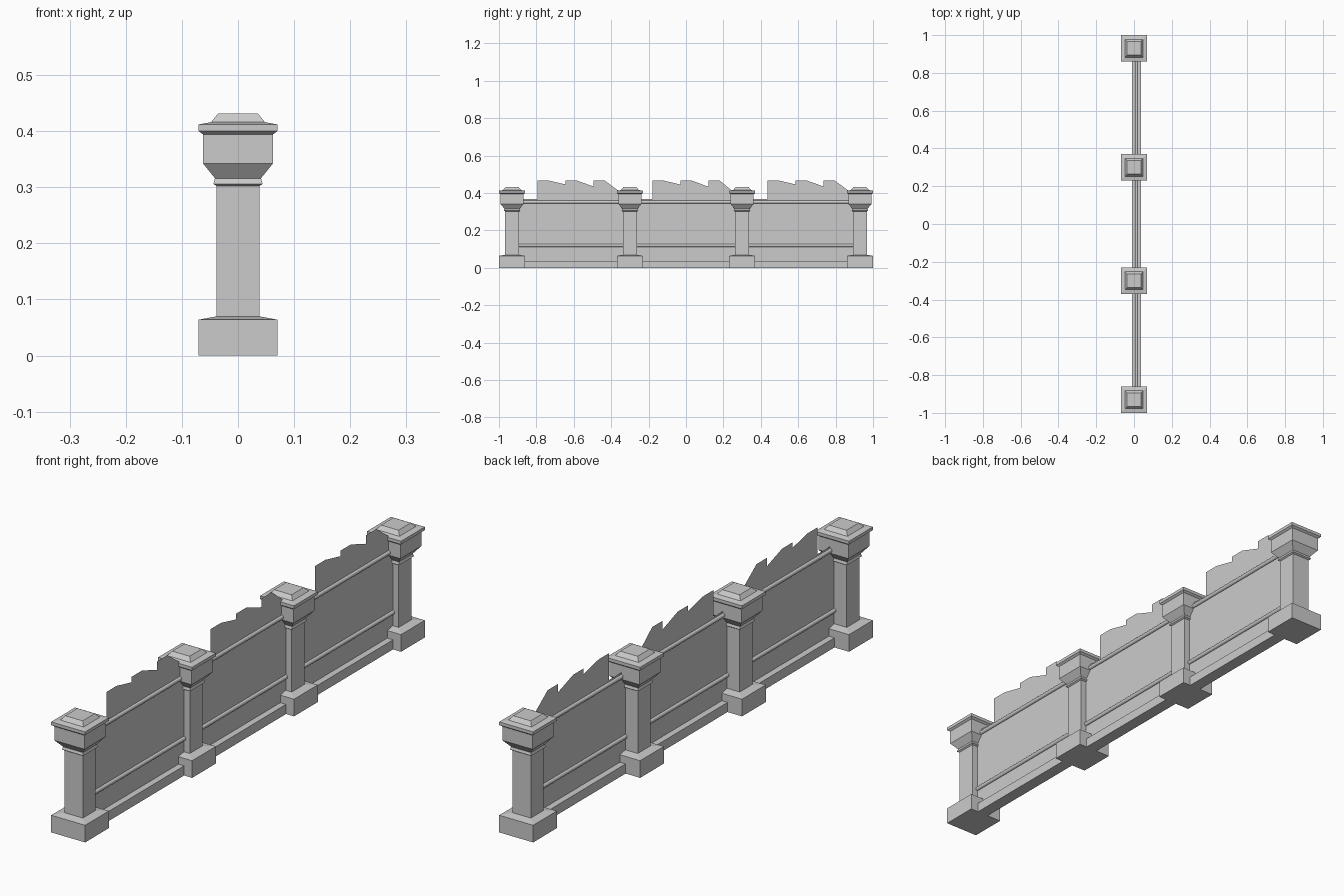
import bpy, bmesh, math
from mathutils import Matrix, Vector

cube = bpy.data.objects.get("Cube")
if cube:
    bpy.data.objects.remove(cube, do_unlink=True)

stone = bpy.data.materials.new("grey stone")
stone.use_nodes = True
colour = (0.6, 0.6, 0.6, 1)
stone.diffuse_color = colour
stone.node_tree.nodes["Principled BSDF"].inputs["Base Color"].default_value = colour

PILLARS = (-0.93, -0.3, 0.3, 0.93)
WALL_X = 0.0135          # the wall runs slightly off the pillar centres
WALL_TOP, MERLON_TOP = 0.367, 0.467


def add_object(name, mesh):
    obj = bpy.data.objects.new(name, mesh)
    bpy.context.scene.collection.objects.link(obj)
    return obj


def mesh_from(bm, name):
    mesh = bpy.data.meshes.new(name)
    bm.to_mesh(mesh)
    bm.free()
    mesh.materials.append(stone)
    return mesh


def square_loft(name, profile):
    """Stack square rings of (half width, height) and skin them."""
    bm = bmesh.new()
    rings = []
    for half, z in profile:
        corners = ((-half, -half), (half, -half), (half, half), (-half, half))
        rings.append([bm.verts.new((x, y, z)) for x, y in corners])
    for low, high in zip(rings, rings[1:]):
        for i in range(4):
            j = (i + 1) % 4
            bm.faces.new((low[i], low[j], high[j], high[i]))
    bm.faces.new(rings[0][::-1])
    bm.faces.new(rings[-1])
    return mesh_from(bm, name)


# Pillars: pedestal, shaft, collar, flared capital and stepped cap
pillar_mesh = square_loft("pillar", [
    (0.07, 0), (0.07, 0.064), (0.038, 0.07),
    (0.038, 0.302), (0.044, 0.306), (0.041, 0.316),
    (0.062, 0.342), (0.062, 0.394), (0.07, 0.4),
    (0.07, 0.412), (0.048, 0.416), (0.036, 0.431),
])
for number, y in enumerate(PILLARS, 1):
    add_object(f"pillar_{number}", pillar_mesh).location.y = y


def rail(name, start, end, z, radius):
    """Round bar running along y."""
    bm = bmesh.new()
    bmesh.ops.create_cone(bm, cap_ends=True, segments=16, radius1=radius,
                          radius2=radius, depth=end - start,
                          matrix=Matrix.Rotation(math.pi / 2, 4, 'X'))
    for face in bm.faces:
        face.smooth = len(face.verts) == 4
    obj = add_object(name, mesh_from(bm, name))
    obj.location = (WALL_X, (start + end) / 2, z)


for bay, (start, end) in enumerate(zip(PILLARS, PILLARS[1:]), 1):
    middle = (start + end) / 2

    # Thin wall panel with three merlons standing on it
    outline = [(start, 0), (start, WALL_TOP)]
    for step in (-1, 0, 1):
        left = middle + step * 0.15 - 0.03
        right = left + 0.06
        outline += [(left, WALL_TOP), (left, MERLON_TOP),
                    (right, MERLON_TOP), (right, WALL_TOP)]
    outline += [(end, WALL_TOP), (end, 0)]
    bm = bmesh.new()
    bm.faces.new([bm.verts.new((WALL_X, y, z)) for y, z in reversed(outline)])
    bmesh.ops.triangulate(bm, faces=bm.faces[:])
    add_object(f"wall_panel_{bay}", mesh_from(bm, "wall_panel"))

    # Plinth along the foot of the wall
    bm = bmesh.new()
    bmesh.ops.create_cube(bm, size=1)
    bmesh.ops.scale(bm, vec=Vector((0.047, end - start - 0.08, 0.036)), verts=bm.verts)
    plinth = add_object(f"plinth_{bay}", mesh_from(bm, "plinth"))
    plinth.location = (WALL_X, middle, 0.018)

    # Upper and lower rails
    rail(f"upper_rail_{bay}", start + 0.03, end - 0.03, 0.352, 0.008)
    rail(f"lower_rail_{bay}", start + 0.03, end - 0.03, 0.12, 0.008)
